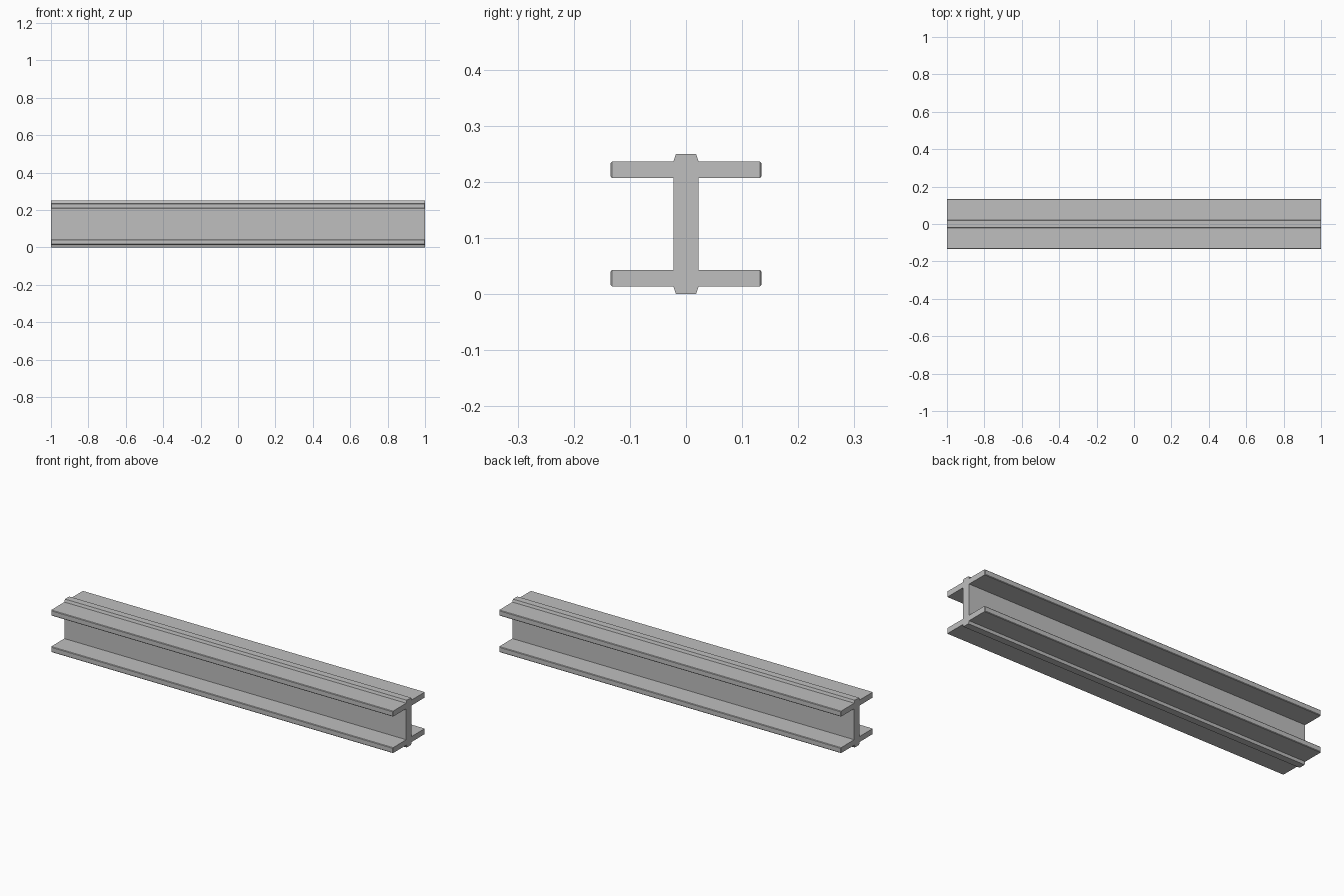
import bpy
import bmesh

cube = bpy.data.objects.get("Cube")
if cube:
    bpy.data.objects.remove(cube, do_unlink=True)

HALF_LENGTH = 1.0
HEIGHT = 0.25
CHAMFER = 0.003

steel = bpy.data.materials.new("grey_steel")
steel.use_nodes = True
grey = (0.52, 0.52, 0.52, 1)
steel.diffuse_color = grey
steel.node_tree.nodes["Principled BSDF"].inputs["Base Color"].default_value = grey

# Quarter of the I-shaped section (y, height above the middle), ridge to web
ridge = [(0.018, 0.125), (0.0225, 0.111)]
flange_tip = [(0.132, 0.111), (0.1345, 0.108), (0.1345, 0.085), (0.132, 0.082)]
web = [(0.0225, 0.082)]
quarter = ridge + flange_tip + web

# Mirror the quarter into the full closed outline
right_side = quarter + [(y, -z) for y, z in reversed(quarter)]
outline = right_side + [(-y, z) for y, z in reversed(right_side)]

# Sweep the outline along x, pulling the flange tips in slightly at both ends
bm = bmesh.new()


def section(side):
    ring = []
    for y, z in outline:
        inset = CHAMFER if abs(y) > 0.133 else 0
        ring.append(bm.verts.new((side * (HALF_LENGTH - inset), y, z + HEIGHT / 2)))
    return ring


start, end = section(-1), section(1)
count = len(outline)
for i in range(count):
    j = (i + 1) % count
    bm.faces.new((start[i], start[j], end[j], end[i]))


# End caps: web column, four flange faces and their small chamfered tips
def cap(ring):
    n = len(quarter)
    upper, lower = ring[:n], ring[n:2 * n]
    left_lower, left_upper = ring[2 * n:3 * n], ring[3 * n:]
    bm.faces.new([upper[0], upper[1], upper[-1], lower[0], lower[-2], lower[-1],
                  left_lower[0], left_lower[1], left_lower[-1],
                  left_upper[0], left_upper[-2], left_upper[-1]])
    for part in (upper, lower[::-1], left_lower, left_upper[::-1]):
        bm.faces.new((part[1], part[2], part[5], part[6]))
        bm.faces.new(part[2:6])


cap(start)
cap(end)
bmesh.ops.recalc_face_normals(bm, faces=bm.faces)

mesh = bpy.data.meshes.new("beam")
bm.to_mesh(mesh)
bm.free()
mesh.materials.append(steel)
beam = bpy.data.objects.new("beam", mesh)
bpy.context.collection.objects.link(beam)
